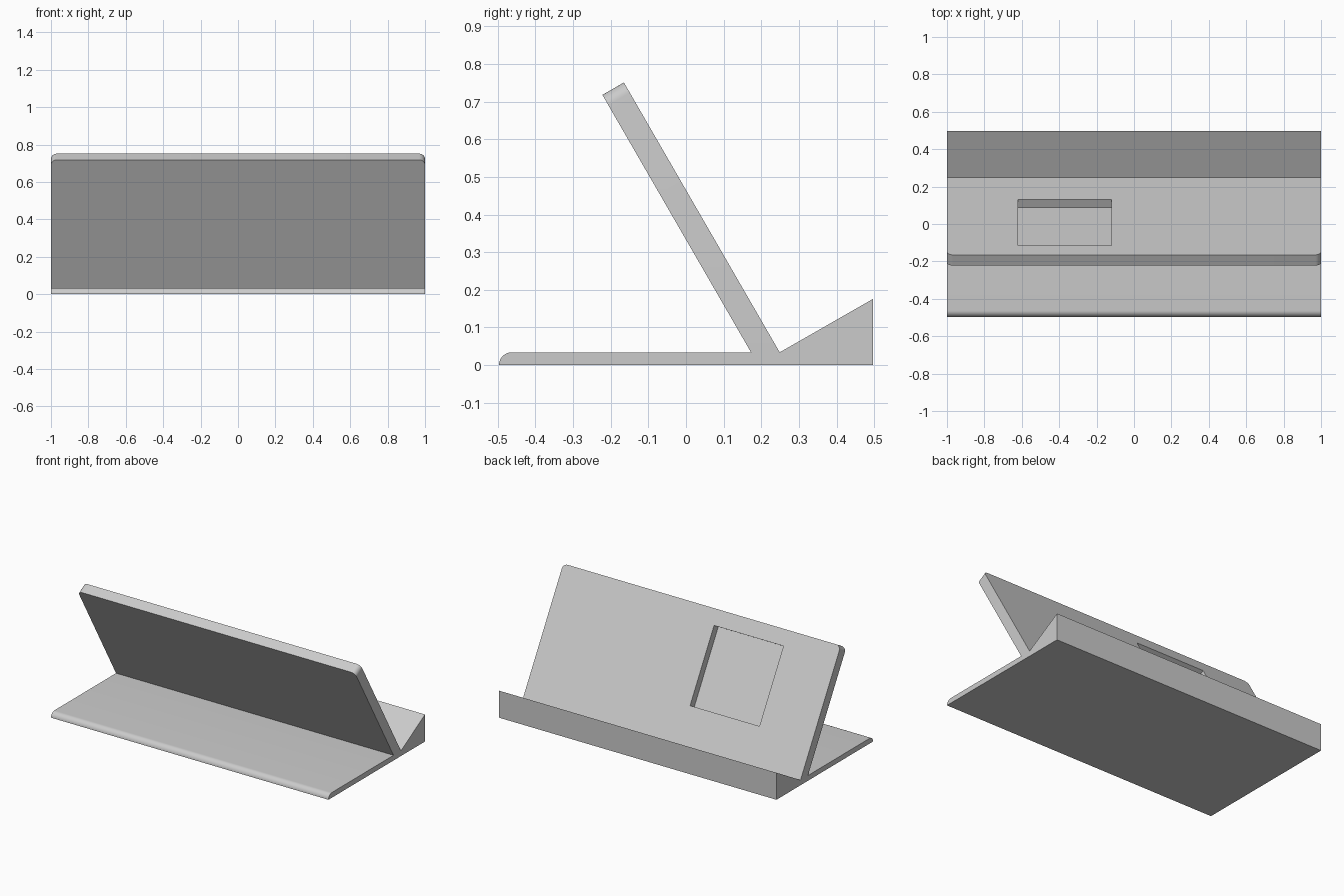
import bpy, bmesh, math
from mathutils import Vector

if "Cube" in bpy.data.objects:
    bpy.data.objects.remove(bpy.data.objects["Cube"])

grey = bpy.data.materials.new("light_grey")
grey.diffuse_color = (0.6, 0.6, 0.6, 1)
grey.use_nodes = True
grey.node_tree.nodes["Principled BSDF"].inputs["Base Color"].default_value = grey.diffuse_color

# Leaning panel directions in the y-z plane
lean = Vector((0, -0.5, math.sqrt(3) / 2))
normal = Vector((0, math.sqrt(3) / 2, 0.5))
BASE, THICK, RADIUS = 0.034, 0.066, 0.034
back_foot = Vector((0, 0.249, BASE))
back_top = back_foot + lean * 0.828
front_top = back_top - normal * THICK
front_foot = front_top + lean * ((BASE - front_top.z) / lean.z)


def add_object(name, bm):
    bmesh.ops.recalc_face_normals(bm, faces=bm.faces)
    mesh = bpy.data.meshes.new(name)
    bm.to_mesh(mesh)
    bm.free()
    mesh.materials.append(grey)
    obj = bpy.data.objects.new(name, mesh)
    bpy.context.collection.objects.link(obj)
    return obj


# Stand body: side profile with rounded front lip, panel and rear wedge
profile = [(0.497, 0), (0.497, 0.176), back_foot.yz, back_top.yz, front_top.yz, front_foot.yz]
for i in range(9):
    a = math.radians(90 + 90 * i / 8)
    profile.append((-0.497 + RADIUS + RADIUS * math.cos(a), RADIUS * math.sin(a)))
bm = bmesh.new()
face = bm.faces.new([bm.verts.new((-1, y, z)) for y, z in profile])
result = bmesh.ops.extrude_face_region(bm, geom=[face])
bmesh.ops.translate(bm, vec=(2, 0, 0),
                    verts=[g for g in result["geom"] if isinstance(g, bmesh.types.BMVert)])

# Rounded upper corners of the panel
corners = [e for e in bm.edges
           if all(v.co.z > 0.6 for v in e.verts) and abs(e.verts[0].co.x - e.verts[1].co.x) < 0.01]
bmesh.ops.bevel(bm, geom=corners, offset=0.032, segments=8, profile=0.5, affect='EDGES')
stand = add_object("phone_stand", bm)

# Pocket cutter: tilted box sunk into the back of the panel
DEPTH, LENGTH = 0.05, 0.494
low = back_foot + lean * ((0.249 - 0.131) / 0.5)
bm = bmesh.new()
bmesh.ops.create_cube(bm, size=1)
for v in bm.verts:
    x, along, out = v.co
    v.co = (low + Vector((-0.371 + x * 0.5, 0, 0)) + lean * (along + 0.5) * LENGTH
            + normal * (0.05 if out > 0 else -DEPTH))
cutter = add_object("pocket_cutter", bm)
cutter.hide_render = True
cutter.hide_viewport = False

cut = stand.modifiers.new("pocket", 'BOOLEAN')
cut.operation = 'DIFFERENCE'
cut.solver = 'EXACT'
cut.object = cutter
bpy.context.view_layer.objects.active = stand
stand.select_set(True)
bpy.ops.object.modifier_apply(modifier=cut.name)
bpy.data.objects.remove(cutter, do_unlink=True)

# Smooth rounded edges, keep corners sharp
bpy.ops.object.shade_smooth_by_angle(angle=math.radians(30))
